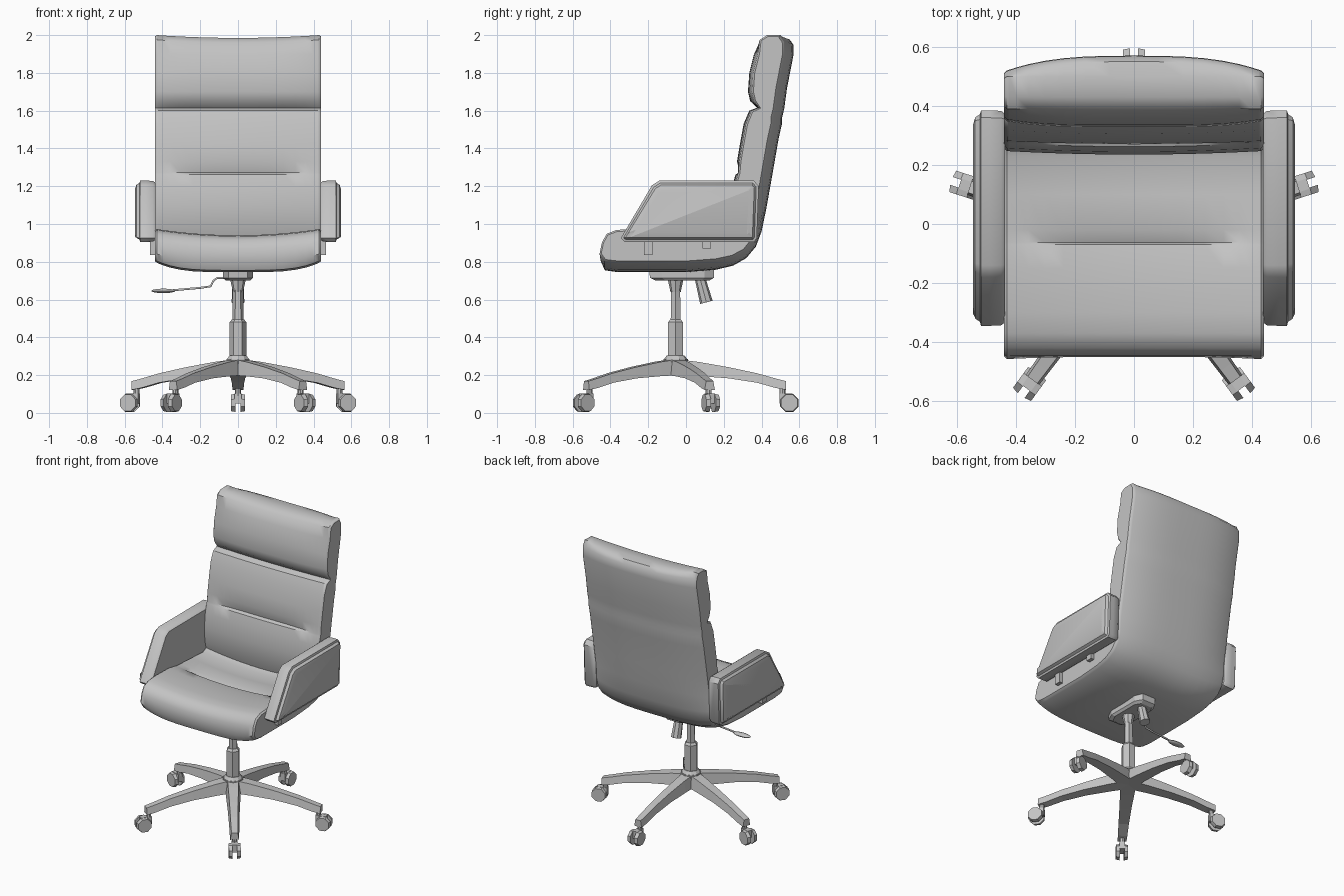
import bpy, bmesh, math
from mathutils import Vector, Matrix

if "Cube" in bpy.data.objects:
    bpy.data.objects.remove(bpy.data.objects["Cube"], do_unlink=True)

grey = bpy.data.materials.new("plain_grey")
grey.use_nodes = True
grey.diffuse_color = (0.55, 0.55, 0.55, 1)
grey.node_tree.nodes["Principled BSDF"].inputs["Base Color"].default_value = grey.diffuse_color

HUB_Y = -0.055


def finish(name, bm, smooth=None):
    bmesh.ops.recalc_face_normals(bm, faces=bm.faces)
    mesh = bpy.data.meshes.new(name)
    bm.to_mesh(mesh)
    bm.free()
    mesh.materials.append(grey)
    ob = bpy.data.objects.new(name, mesh)
    bpy.context.collection.objects.link(ob)
    if smooth:
        bpy.ops.object.select_all(action='DESELECT')
        ob.select_set(True)
        bpy.context.view_layer.objects.active = ob
        bpy.ops.object.shade_smooth_by_angle(angle=math.radians(smooth))
    return ob


def loft(name, rings, smooth=None, matrix=None):
    """Skin a list of equal-length rings and cap both ends."""
    bm = bmesh.new()
    rows = [[bm.verts.new(p) for p in ring] for ring in rings]
    n = len(rows[0])
    for a, b in zip(rows, rows[1:]):
        for i in range(n):
            j = (i + 1) % n
            bm.faces.new((a[i], a[j], b[j], b[i]))
    bm.faces.new(rows[0])
    bm.faces.new(rows[-1])
    if matrix:
        bm.transform(matrix)
    return finish(name, bm, smooth)


def tube(name, start, end, r1, r2, sides, smooth=None, matrix=None, turn=0):
    """Straight cylinder or cone between two points."""
    start, end = Vector(start), Vector(end)
    axis = end - start
    place = Matrix.Translation((start + end) / 2) @ axis.to_track_quat('Z', 'Y').to_matrix().to_4x4()
    bm = bmesh.new()
    bmesh.ops.create_cone(bm, cap_ends=True, segments=sides, radius1=r1, radius2=r2, depth=axis.length,
                          matrix=place @ Matrix.Rotation(turn, 4, 'Z'))
    if matrix:
        bm.transform(matrix)
    return finish(name, bm, smooth)


def box(name, low, high, matrix=None):
    ring = lambda z: [(low[0], low[1], z), (high[0], low[1], z), (high[0], high[1], z), (low[0], high[1], z)]
    return loft(name, [ring(low[2]), ring(high[2])], matrix=matrix)


def inset(points, d):
    """Move a counter-clockwise 2D outline inwards along its normals."""
    out = []
    for i, p in enumerate(points):
        p = Vector(p)
        a = (p - Vector(points[i - 1])).normalized()
        b = (Vector(points[(i + 1) % len(points)]) - p).normalized()
        tangent = (a + b).normalized()
        out.append(p + Vector((-tangent.y, tangent.x)) * d)
    return out


# Upholstered body: side profile as outer shell and cushion front
shell = [(-.45, .80), (-.43, .755), (-.36, .745), (0, .745), (.16, .758), (.25, .78), (.32, .82), (.37, .88),
         (.4, .96), (.425, 1.08), (.45, 1.22), (.49, 1.45), (.508, 1.53), (.508, 1.56), (.52, 1.61),
         (.535, 1.72), (.57, 1.9), (.568, 1.95), (.55, 1.975)]
cushion = [(.5, 1.985), (.43, 1.985), (.39, 1.96), (.36, 1.9), (.335, 1.8), (.328, 1.7), (.34, 1.65),
           (.375, 1.615), (.335, 1.6), (.305, 1.53), (.285, 1.42), (.27, 1.33), (.285, 1.272), (.262, 1.262),
           (.245, 1.2), (.235, 1.1), (.24, 1), (.265, .92), (.23, .905), (.1, .912), (-.02, .918),
           (-.062, .9), (-.07, .922), (-.15, .937), (-.3, .94), (-.37, .935), (-.42, .915), (-.445, .87)]
PLEATS = {(.285, 1.272): Vector((-.02, 0)), (-.062, .9): Vector((0, .02))}


def section(t):
    """Profile at a fraction t of the half width."""
    pts = []
    for y, z in shell:
        w = min(1, max(0, (z - .75) / .33))
        lift = .015 * t * t if z > 1.94 else .05 * (1 - w) * t ** 4
        pts.append(Vector((y - .05 * w * t ** 3, z + lift)))
    for y, z in cushion:
        p = Vector((y, z))
        if (y, z) in PLEATS:
            p += PLEATS[(y, z)] * min(1, (t / .87) ** 4)
        if z > 1.95:
            p.y += .015 * t * t
        elif z > 1.63:
            p.x += .02 * t ** 4
        elif z > .95:
            p.x += .012 * t * t
        else:
            p.y += .033 * t * t
        pts.append(p)
    return pts


STEPS = 8
rings = []
for k in range(-STEPS, STEPS + 1):
    t = math.sin(k / STEPS * math.pi / 2)
    rings.append([(.43 * t, p.x, p.y) for p in section(abs(t))])
edge = inset(section(1), .009)
rings = [[(-.44, p.x, p.y) for p in edge]] + rings + [[(.44, p.x, p.y) for p in edge]]
loft("seat_and_back", rings, smooth=42)

# Padded armrests with their brackets
arm_outline = [(-.345, .925), (-.325, .905), (.36, .905), (.375, .925), (.385, 1.2), (.36, 1.23),
               (-.14, 1.23), (-.18, 1.205)]
arm_layers = [(.437, .012), (.45, .002), (.49, 0), (.518, 0), (.522, .014), (.538, .025), (.546, .055)]
for side, label in ((1, "left"), (-1, "right")):
    loft(label + "_armrest", [[(side * x, p.x, p.y) for p in inset(arm_outline, d)] for x, d in arm_layers],
         smooth=35)
    for part, y, z in (("front", -.2, .835), ("rear", .11, .87)):
        x1, x2 = sorted((side * .42, side * .465))
        box(f"{label}_{part}_arm_bracket", (x1, y - .022, z), (x2, y + .022, .92))

# Tilt mechanism under the seat
plate = [(-.08, -.13), (-.05, -.195), (.05, -.195), (.08, -.13), (.08, .1), (.05, .15), (-.05, .15), (-.08, .1)]
loft("tilt_mechanism", [[(x * s, y * s, z) for x, y in plate] for z, s in ((.70, .82), (.715, .98), (.77, 1))])
tube("tension_knob", (0, .075, .71), (0, .108, .585), .028, .034, 8)
tube("column_collar", (0, HUB_Y, .64), (0, HUB_Y, .71), .027, .042, 8)

# Height lever
curve = bpy.data.curves.new("height_lever", 'CURVE')
curve.dimensions = '3D'
curve.bevel_depth = .006
curve.bevel_resolution = 1
path = curve.splines.new('POLY')
stops = [(-.05, .715), (-.11, .715), (-.13, .7), (-.145, .67), (-.2, .662), (-.36, .648)]
path.points.add(len(stops) - 1)
for point, (x, z) in zip(path.points, stops):
    point.co = (x, HUB_Y, z, 1)
curve.materials.append(grey)
bpy.context.collection.objects.link(bpy.data.objects.new("height_lever", curve))
bm = bmesh.new()
bmesh.ops.create_uvsphere(bm, u_segments=10, v_segments=6, radius=1,
                          matrix=Matrix.Translation((-.395, HUB_Y, .646)) @ Matrix.Diagonal((.068, .025, .012, 1)))
finish("lever_paddle", bm, smooth=40)

# Gas column
tube("column_sleeve", (0, HUB_Y, .27), (0, HUB_Y, .48), .045, .045, 6, turn=math.pi / 2)
tube("column_sleeve_cap", (0, HUB_Y, .48), (0, HUB_Y, .495), .045, .032, 6, turn=math.pi / 2)
tube("column_piston", (0, HUB_Y, .48), (0, HUB_Y, .72), .03, .027, 6, turn=math.pi / 2)
tube("base_hub", (0, HUB_Y, .2), (0, HUB_Y, .285), .07, .065, 10)
tube("base_hub_collar", (0, HUB_Y, .28), (0, HUB_Y, .305), .065, .046, 10)

# Five arched legs with twin-wheel casters
leg_stations = [(0, .285, .2, .05), (.12, .27, .195, .045), (.28, .242, .183, .038), (.43, .21, .16, .033),
                (.53, .182, .132, .03), (.585, .168, .122, .028)]
for i in range(5):
    place = Matrix.Translation((0, HUB_Y, 0)) @ Matrix.Rotation(math.radians(90 + 72 * i), 4, 'Z')
    n = i + 1
    loft(f"base_leg_{n}", [[(r, -w, low), (r, w, low), (r, w * .72, top), (r, -w * .72, top)]
                           for r, top, low, w in leg_stations], matrix=place)
    tube(f"caster_stem_{n}", (.565, 0, .09), (.565, 0, .13), .016, .016, 8, matrix=place)
    box(f"caster_fork_{n}", (.55, -.018, .05), (.62, .018, .102), matrix=place)
    for s, label in ((-1, "a"), (1, "b")):
        tube(f"caster_wheel_{n}{label}", (.602, s * .014, .053), (.602, s * .038, .053), .052, .047, 8,
             matrix=place, turn=math.pi / 8)
